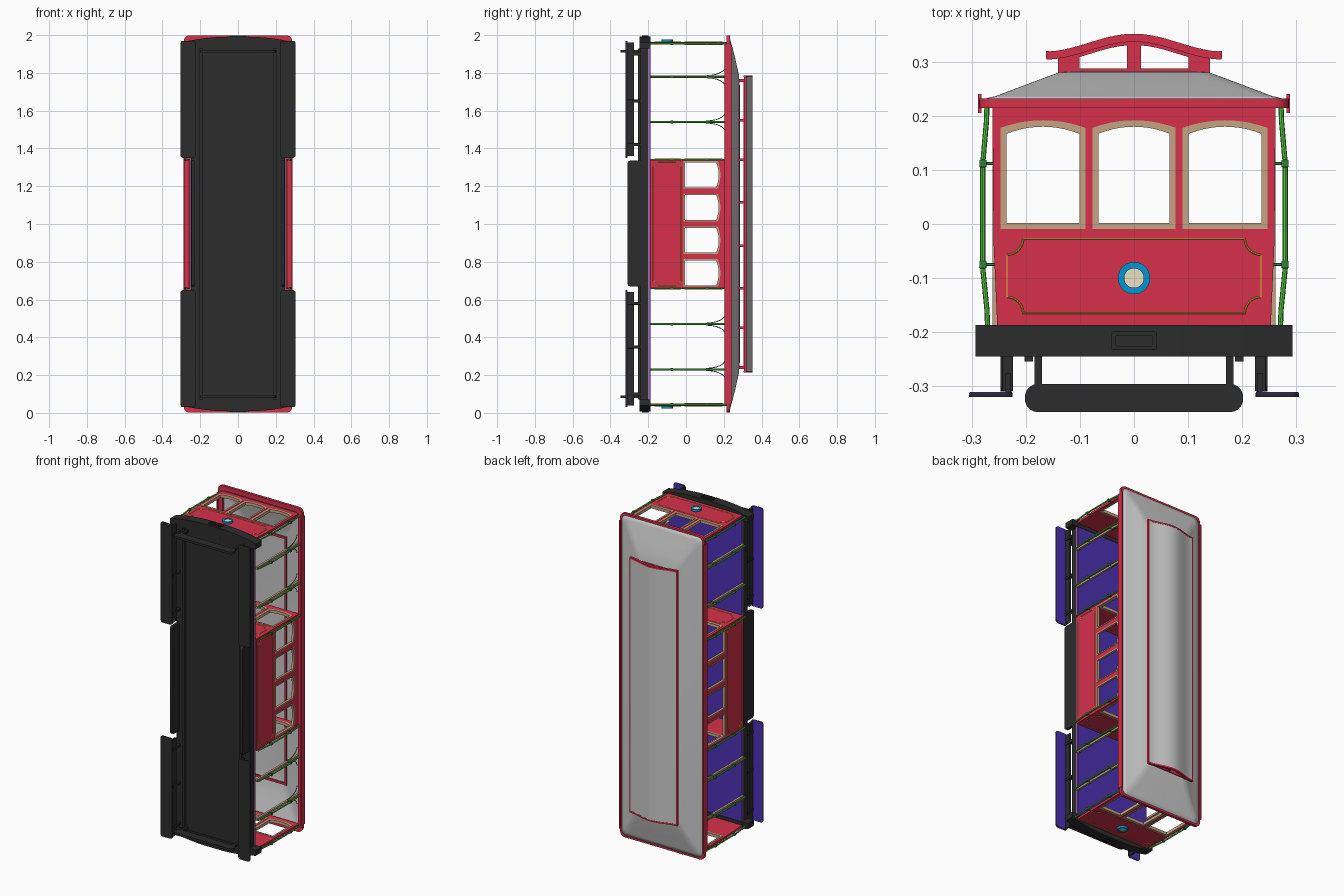
import bpy, bmesh
from math import pi, cos, sin
from mathutils import Matrix, Vector

if "Cube" in bpy.data.objects:
    bpy.data.objects.remove(bpy.data.objects["Cube"])

COLORS = dict(red=(.68, .03, .07), brown=(.55, .37, .22), green=(.09, .62, .05), dark_green=(.03, .22, .04),
              black=(.025, .025, .025), blue=(.07, .03, .45), purple=(.55, .2, .55), gold=(.65, .48, .04),
              lamp_blue=(0, .3, .65), cream=(.85, .75, .55))
MATS = {}
for key, c in COLORS.items():
    MATS[key] = bpy.data.materials.new(key)
    MATS[key].diffuse_color = (*c, 1)

# Drawing planes: end walls (x,y), side walls (z,y), plan view (x,z)
PLANES = {'XY': Matrix(), 'ZY': Matrix.Rotation(-pi / 2, 4, 'Y'), 'XZ': Matrix.Rotation(pi / 2, 4, 'X')}
ENDS = (0, 1)


def at_end(d, end):
    return 2 - d if end else d


def add(name, me, color, bevel=0):
    ob = bpy.data.objects.new(name, me)
    bpy.context.collection.objects.link(ob)
    me.materials.clear()
    if color:
        me.materials.append(MATS[color])
    if bevel:
        m = ob.modifiers.new('bevel', 'BEVEL')
        m.width, m.segments, m.limit_method, m.angle_limit = bevel, 3, 'ANGLE', .9
    return ob


def from_curve(name, cu, color, mat=Matrix(), bevel=0):
    tmp = bpy.data.objects.new('tmp', cu)
    bpy.context.collection.objects.link(tmp)
    deps = bpy.context.evaluated_depsgraph_get()
    me = bpy.data.meshes.new_from_object(tmp.evaluated_get(deps))
    bpy.data.objects.remove(tmp)
    me.transform(mat)
    bm = bmesh.new()
    bm.from_mesh(me)
    bmesh.ops.remove_doubles(bm, verts=bm.verts, dist=1e-5)
    bmesh.ops.recalc_face_normals(bm, faces=bm.faces)
    bm.to_mesh(me)
    bm.free()
    return add(name, me, color, bevel)


def make_curve(loops, dims, closed):
    cu = bpy.data.curves.new('c', 'CURVE')
    cu.dimensions = dims
    for pts in loops:
        sp = cu.splines.new('POLY')
        sp.points.add(len(pts) - 1)
        for p, q in zip(sp.points, pts):
            p.co = (*q, 0, 1) if len(q) == 2 else (*q, 1)
        sp.use_cyclic_u = closed
    return cu


def plate(name, loops, plane, lo, hi, color, bevel=0):
    """Flat outline with holes, thick from lo to hi along the world axis across the plane."""
    cu = make_curve(loops, '2D', True)
    cu.fill_mode = 'BOTH'
    cu.extrude = (hi - lo) / 2
    axis = {'XY': (0, 0, 1), 'ZY': (1, 0, 0), 'XZ': (0, 1, 0)}[plane]
    mat = Matrix.Translation(Vector(axis) * (lo + hi) / 2) @ PLANES[plane]
    return from_curve(name, cu, color, mat, bevel)


def tube(name, pts, r, color, closed=False, res=2):
    cu = make_curve([pts], '3D', closed)
    cu.bevel_depth, cu.bevel_resolution, cu.use_fill_caps = r, res, True
    return from_curve(name, cu, color)


def box(name, x, y, z, color, bevel=0):
    bm = bmesh.new()
    bmesh.ops.create_cube(bm, size=1)
    for v in bm.verts:
        v.co = [(a + b) / 2 + c * (b - a) for (a, b), c in zip((x, y, z), v.co)]
    me = bpy.data.meshes.new(name)
    bm.to_mesh(me)
    bm.free()
    return add(name, me, color, bevel)


def sided(s, a, b):
    return tuple(sorted((s * a, s * b)))


def rrect(x0, x1, y0, y1, r, n=5):
    out = []
    for k, (cx, cy) in enumerate(((x1 - r, y1 - r), (x0 + r, y1 - r), (x0 + r, y0 + r), (x1 - r, y0 + r))):
        out += [(cx + r * cos((k + i / n) * pi / 2), cy + r * sin((k + i / n) * pi / 2)) for i in range(n + 1)]
    return out


def notched(x0, x1, y0, y1, r, n=6):
    out = []
    for k, (cx, cy) in enumerate(((x1, y1), (x0, y1), (x0, y0), (x1, y0))):
        a0 = (k + 3) * pi / 2
        out += [(cx + r * cos(a0 - i / n * pi / 2), cy + r * sin(a0 - i / n * pi / 2)) for i in range(n + 1)]
    return out


def circle(r, cy, n=28):
    return [(r * cos(2 * pi * i / n), cy + r * sin(2 * pi * i / n)) for i in range(n)]


def arch(x0, x1, y0, y1, rise, n=10):
    top = [(x1 + (x0 - x1) * i / n, y1 + rise * (1 - (2 * i / n - 1) ** 2)) for i in range(n + 1)]
    return [(x0, y0), (x1, y0)] + top


# Underframe and floor
box('chassis', (-.25, .25), (-.24, -.2), (.05, 1.95), 'black')
box('floor_edge', (-.254, .254), (-.2, -.192), (.05, 1.95), 'purple')
box('floor', (-.25, .25), (-.192, -.189), (.055, 1.945), 'blue')
for s in (-1, 1):
    box('frame_rail', sided(s, .187, .203), (-.254, -.24), (.07, 1.93), 'black')
    plate('side_skirt', [rrect(.67, 1.335, -.31, -.2, .015)], 'ZY', *sided(s, .23, .247), 'black')
    # Running boards with hangers
    for end in ENDS:
        z0, z1 = sorted((at_end(.03, end), at_end(.65, end)))
        xa, xb = sided(s, .225, .305)
        plate('running_board', [rrect(xa, xb, z0, z1, .015)], 'XZ', -.32, -.313, 'black')
        plate('running_board_tread', [rrect(xa + .001, xb - .001, z0 + .001, z1 - .001, .014)],
              'XZ', -.313, -.311, 'blue')
        box('kick_board', sided(s, .228, .238), (-.313, -.276), (z0 + .01, z1 - .01), 'black')
        for d in (.1, .35, .58):
            z = at_end(d, end)
            box('board_hanger', sided(s, .224, .244), (-.31, -.24), (z - .008, z + .008), 'black', .002)

# Bumpers and lifeguard fenders
for end in ENDS:
    n = 14
    front = [(-.293 + .586 * i / n, .008 + .03 * abs(2 * i / n - 1) ** 2.5) for i in range(n + 1)]
    pts = [(x, at_end(d, end)) for x, d in front + [(.293, .072), (-.293, .072)]]
    plate('bumper', [pts], 'XZ', -.245, -.187, 'black', .008)
    za, zb = sorted((at_end(.002, end), at_end(.03, end)))
    plate('coupler_pocket', [rrect(-.043, .043, -.233, -.199, .006), rrect(-.034, .034, -.226, -.206, .004)],
          'XY', za, zb, 'black')
    za, zb = sorted((at_end(.078, end), at_end(.092, end)))
    plate('fender', [rrect(-.202, .202, -.348, -.296, .024)], 'XY', za, zb, 'black')
    for s in (-1, 1):
        box('fender_strut', sided(s, .17, .184), (-.3, -.24), (za, zb), 'black')

# End walls and cabin bulkheads
WALL = [(-.253, -.19), (.253, -.19), (.26, -.03), (.262, .222), (-.262, .222), (-.26, -.03)]
BAYS = ((-.247, -.09), (-.077, .077), (.09, .247))
for end in ENDS:
    for d0, d1, outer in ((.036, .05, True), (.655, .669, False)):
        za, zb = sorted((at_end(d0, end), at_end(d1, end)))
        label = 'end_wall' if outer else 'bulkhead'
        plate(label, [WALL] + [arch(a, b, -.009, .178, .014) for a, b in BAYS], 'XY', za, zb, 'red')
        for a, b in BAYS:
            plate(label + '_window_frame', [arch(a, b, -.009, .178, .014),
                  arch(a + .011, b - .011, .002, .167, .013)], 'XY', za - .002, zb + .002, 'brown')
        z = at_end(d0, end)
        tube(label + '_trim', [(x, y, z) for x, y in notched(-.235, .235, -.165, -.027, .03)],
             .0018, 'gold', True, 1)
    # Headlamp
    for part, loops, d, col in (('headlamp_ring', [circle(.03, -.1), circle(.018, -.1)], .024, 'lamp_blue'),
                                ('headlamp_lens', [circle(.018, -.1)], .027, 'cream')):
        za, zb = sorted((at_end(d, end), at_end(.04, end)))
        plate(part, loops, 'XY', za, zb, col)

# Closed cabin sides
SIDE_BAYS = [(.668 + .173 * i, .668 + .173 * i + .146) for i in range(4)]
for s in (-1, 1):
    plate('cabin_side', [[(.655, -.19), (1.345, -.19), (1.345, .222), (.655, .222)]] +
          [arch(a, b, -.012, .168, .014) for a, b in SIDE_BAYS], 'ZY', *sided(s, .25, .26), 'red')
    for a, b in SIDE_BAYS:
        plate('cabin_window_frame', [arch(a, b, -.012, .168, .014), arch(a + .007, b - .007, -.004, .16, .013)],
              'ZY', *sided(s, .248, .262), 'brown')
    tube('cabin_trim', [(s * .26, y, z) for z, y in notched(.672, 1.328, -.175, -.027, .025)],
         .0018, 'gold', True, 1)

    # Open-section posts with curved roof brackets
    for z in (.23, .47, 1.54, 1.78):
        box('post', sided(s, .249, .262), (-.19, .222), (z - .006, z + .006), 'brown')
        for t in (-1, 1):
            arc = [(s * .256, .11 + .1 * sin(a), z + t * (.006 + .05 * (1 - cos(a))))
                   for a in [i * pi / 12 for i in range(7)]]
            tube('post_bracket', arc, .0025, 'dark_green', False, 1)
    # Bowed grab poles
    for z in (.045, .23, .47, .66, 1.34, 1.54, 1.78, 1.955):
        tube('grab_pole', [(s * x, y, z) for x, y in ((.272, .22), (.273, .19), (.28, .11), (.28, -.08),
                                                     (.272, -.16), (.271, -.19))], .0048, 'green')
        for y in (.112, -.075):
            tube('pole_bracket', [(s * .255, y, z), (s * .28, y, z)], .003, 'dark_green', False, 1)
            box('pole_clamp', sided(s, .273, .286), (y - .007, y + .007), (z - .007, z + .007), 'dark_green', .002)

    # Eaves board
    box('eaves_rail', sided(s, .282, .289), (.205, .241), (.05, 1.95), 'red')

# Main roof shell
bm = bmesh.new()
rings = []
for hx, hz, y, r in ((.284, .996, .23, .03), (.255, .965, .237, .03), (.21, .905, .254, .03),
                     (.165, .83, .271, .03), (.14, .79, .28, .025), (.09, .72, .286, .02)):
    rings.append([bm.verts.new((x, y, z)) for x, z in rrect(-hx, hx, 1 - hz, 1 + hz, r)])
for a, b in zip(rings, rings[1:]):
    for i in range(len(a)):
        j = (i + 1) % len(a)
        bm.faces.new((a[i], a[j], b[j], b[i]))
bm.faces.new(rings[-1])
bmesh.ops.recalc_face_normals(bm, faces=bm.faces)
me = bpy.data.meshes.new('main_roof')
bm.to_mesh(me)
bm.free()
roof = add('main_roof', me, None)
solid = roof.modifiers.new('shell', 'SOLIDIFY')
solid.thickness = .005
plate('roof_rim', [rrect(-.287, .287, .001, 1.999, .03), rrect(-.258, .258, .03, 1.97, .02)],
      'XZ', .215, .232, 'red')


# Clerestory
def top_y(x):
    return .312 + .033 * (.5 + .5 * cos(pi * min(abs(x) / .165, 1)))


xs = [-.16 + .32 * i / 20 for i in range(21)]


def canopy(grow, low, high):
    return ([(x * grow, top_y(x) - low) for x in xs] + [(x * grow, top_y(x) + high) for x in reversed(xs)])


plate('upper_roof', [canopy(1, .004, .006)], 'XY', .22, 1.78, None)
inner = [-.14 + .28 * i / 14 for i in range(15)]
pane = [.013 + .088 * i / 6 for i in range(7)]
for end in ENDS:
    za, zb = sorted((at_end(.213, end), at_end(.223, end)))
    plate('upper_roof_trim', [canopy(1.01, .008, .007)], 'XY', za, zb, 'red')
    za, zb = sorted((at_end(.235, end), at_end(.247, end)))
    holes = [[(s * .013, .288), (s * .101, .288)] + [(s * x, top_y(x) - .014) for x in reversed(pane)]
             for s in (-1, 1)]
    plate('clerestory_end', [[(-.14, .268), (.14, .268)] + [(x, top_y(x)) for x in reversed(inner)]] + holes,
          'XY', za, zb, 'red')
for s in (-1, 1):
    box('upper_roof_edge', sided(s, .156, .163), (.306, .32), (.213, 1.787), 'red')
    box('clerestory_sill', sided(s, .13, .141), (.266, .283), (.235, 1.765), 'red')
    box('clerestory_rail', sided(s, .13, .141), (.304, .316), (.235, 1.765), 'red')
    for z in (.24, .45, .66, .885, 1.115, 1.34, 1.55, 1.76):
        box('clerestory_post', sided(s, .13, .141), (.27, .315), (z - .007, z + .007), 'red')

# Smooth curved surfaces, keep edges sharp
bpy.ops.object.select_all(action='SELECT')
bpy.context.view_layer.objects.active = roof
bpy.ops.object.shade_smooth_by_angle(angle=.6)

for m in bpy.data.materials:
    if m.users and not m.is_grease_pencil:
        m.use_nodes = True
        m.node_tree.nodes["Principled BSDF"].inputs["Base Color"].default_value = m.diffuse_color
